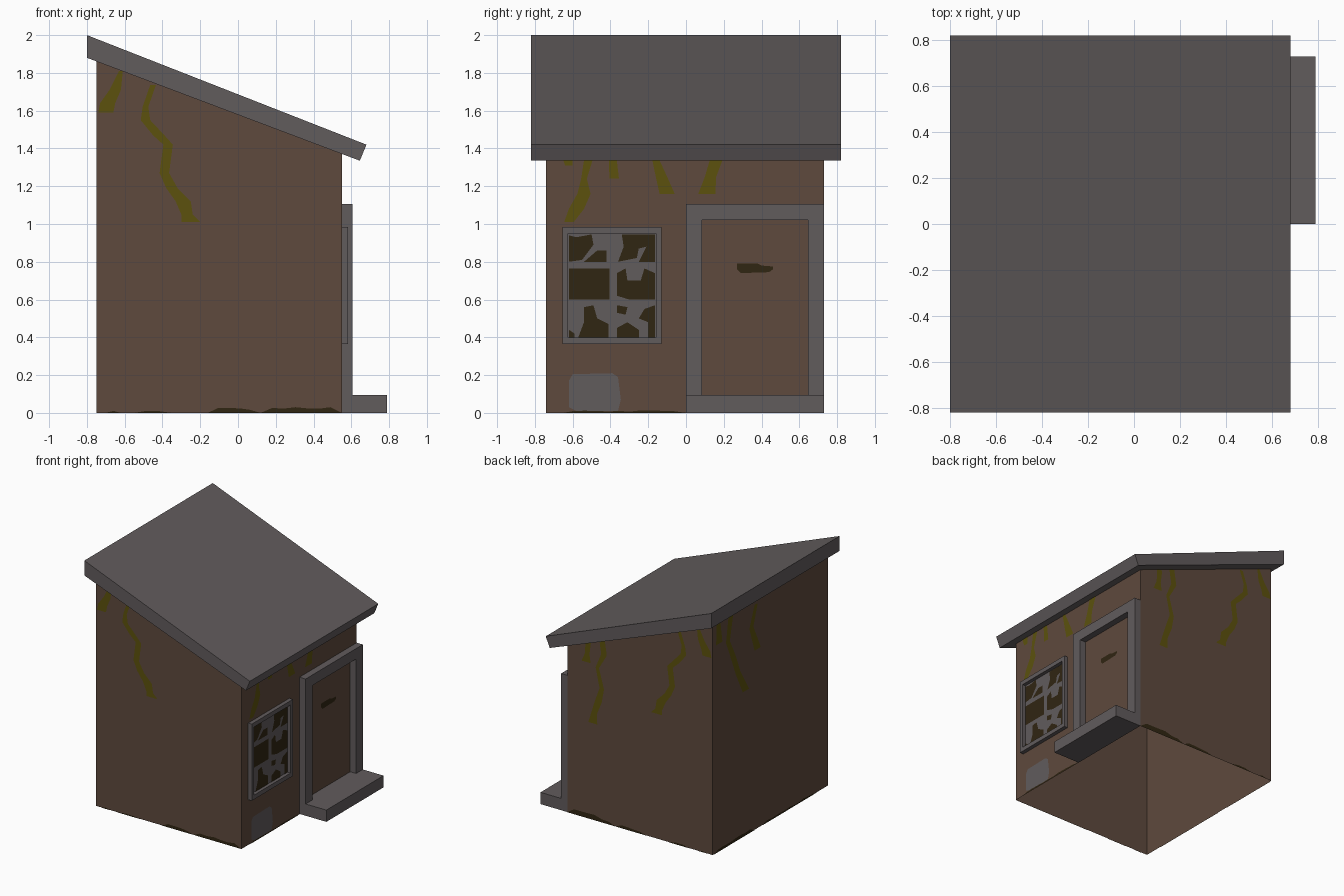
import bpy, bmesh, random
from mathutils import Vector

if "Cube" in bpy.data.objects:
    bpy.data.objects.remove(bpy.data.objects["Cube"])

random.seed(4)


def mat(name, rgb):
    m = bpy.data.materials.new(name)
    m.diffuse_color = (*rgb, 1)
    m.use_nodes = True
    m.node_tree.nodes["Principled BSDF"].inputs["Base Color"].default_value = m.diffuse_color
    return m


BROWN = mat("brown plaster", (0.112, 0.068, 0.047))
GREY = mat("grey stone", (0.120, 0.106, 0.108))
MOSS = mat("olive moss", (0.107, 0.083, 0.004))
DARK = mat("dark grime", (0.030, 0.019, 0.006))


def make(name, bm, m):
    me = bpy.data.meshes.new(name)
    bm.to_mesh(me)
    bm.free()
    ob = bpy.data.objects.new(name, me)
    me.materials.append(m)
    bpy.context.collection.objects.link(ob)
    return ob


def prism(name, profile, y0, y1, m, open_faces=()):
    """Extrude an xz profile along y; open_faces lists side edges left out."""
    bm = bmesh.new()
    a = [bm.verts.new((x, y0, z)) for x, z in profile]
    b = [bm.verts.new((x, y1, z)) for x, z in profile]
    n = len(profile)
    bm.faces.new(a)
    bm.faces.new(b[::-1])
    sides = [bm.faces.new((a[i], b[i], b[(i + 1) % n], a[(i + 1) % n])) for i in range(n)]
    bmesh.ops.recalc_face_normals(bm, faces=bm.faces[:])
    bmesh.ops.delete(bm, geom=[sides[i] for i in open_faces], context='FACES')
    return make(name, bm, m)


def frame(name, outer, inner, x0, x1, m):
    """Rectangular ring on the +x wall, rectangles given as y0, y1, z0, z1."""
    bm = bmesh.new()

    def ring(r, x):
        return [bm.verts.new((x, y, z)) for y, z in
                ((r[0], r[2]), (r[1], r[2]), (r[1], r[3]), (r[0], r[3]))]
    loops = [ring(outer, x0), ring(outer, x1), ring(inner, x1), ring(inner, x0)]
    for p, q in zip(loops, loops[1:] + loops[:1]):
        for i in range(4):
            j = (i + 1) % 4
            bm.faces.new((p[i], p[j], q[j], q[i]))
    bmesh.ops.recalc_face_normals(bm, faces=bm.faces[:])
    return make(name, bm, m)


# Walls: plane position and outward direction; (u, z) maps on to each wall
X0, X1, Y0, Y1 = -0.75, 0.55, -0.74, 0.73
WALLS = {
    "right": (lambda u, z, o: (X1 + o, u, z), Vector((1, 0, 0))),
    "left": (lambda u, z, o: (X0 - o, u, z), Vector((-1, 0, 0))),
    "front": (lambda u, z, o: (u, Y0 - o, z), Vector((0, -1, 0))),
    "back": (lambda u, z, o: (u, Y1 + o, z), Vector((0, 1, 0))),
}


def plates(name, wall, polys, m, off=0.003):
    place, out = WALLS[wall]
    bm = bmesh.new()
    for p in polys:
        f = bm.faces.new([bm.verts.new(place(u, z, off)) for u, z in p])
        f.normal_update()
        if f.normal.dot(out) < 0:
            f.normal_flip()
    return make(name, bm, m)


def rect(y0, y1, z0, z1):
    return [(y0, z0), (y1, z0), (y1, z1), (y0, z1)]


def ribbon(path):
    """Quads along a path of (u, z, width)."""
    return [[(u - w / 2, z), (u + w / 2, z), (v + k / 2, t), (v - k / 2, t)]
            for (u, z, w), (v, t, k) in zip(path, path[1:])]


# Main body, open underneath
prism("walls", [(X0, 0), (X1, 0), (X1, 1.38), (X0, 1.87)], Y0, Y1, BROWN, (0,))
# Sloping roof slab
prism("roof", [(-0.8, 1.88), (0.645, 1.335), (0.68, 1.42), (-0.8, 2.0)], -0.82, 0.82, GREY)

# Doorway: step, posts and lintel, door leaf
prism("door_step", [(X1, 0), (0.79, 0), (0.79, 0.095), (X1, 0.095)], 0, Y1, GREY)
frame("door_frame", (0, Y1, 0.0, 1.105), (0.085, 0.645, 0.09, 1.02), X1, 0.605, GREY)
plates("door", "right", [rect(0.085, 0.645, 0.095, 1.02)], BROWN, 0.002)
plates("letter_slot", "right", [[(0.27, 0.76), (0.29, 0.74), (0.44, 0.745), (0.46, 0.76),
                                 (0.46, 0.775), (0.4, 0.78), (0.38, 0.79), (0.27, 0.79)]], DARK, 0.005)

# Window: frame, dull glass and grimy broken panes
frame("window_frame", (-0.655, -0.13, 0.365, 0.985), (-0.625, -0.16, 0.4, 0.95), X1, 0.582, GREY)
plates("window_glass", "right", [rect(-0.625, -0.16, 0.4, 0.95)], GREY, 0.003)
plates("window_grime", "right", [
    [(-0.62, 0.8), (-0.55, 0.81), (-0.49, 0.89), (-0.50, 0.945), (-0.58, 0.93), (-0.62, 0.94)],
    [(-0.54, 0.80), (-0.42, 0.80), (-0.42, 0.86), (-0.47, 0.86)],
    rect(-0.62, -0.405, 0.60, 0.765),
    [(-0.62, 0.4), (-0.59, 0.4), (-0.59, 0.42), (-0.62, 0.44)],
    [(-0.57, 0.4), (-0.41, 0.4), (-0.41, 0.47), (-0.47, 0.5), (-0.49, 0.57), (-0.54, 0.56), (-0.54, 0.48)],
    [(-0.36, 0.80), (-0.26, 0.82), (-0.25, 0.87), (-0.21, 0.88), (-0.21, 0.945), (-0.34, 0.945), (-0.33, 0.88)],
    [(-0.25, 0.8), (-0.165, 0.8), (-0.165, 0.945), (-0.21, 0.945), (-0.21, 0.88)],
    [(-0.365, 0.62), (-0.30, 0.60), (-0.165, 0.60), (-0.165, 0.74), (-0.22, 0.765),
     (-0.24, 0.70), (-0.31, 0.70), (-0.32, 0.765), (-0.365, 0.74)],
    [(-0.365, 0.53), (-0.32, 0.52), (-0.31, 0.56), (-0.365, 0.57)],
    [(-0.365, 0.4), (-0.25, 0.4), (-0.25, 0.44), (-0.31, 0.48), (-0.365, 0.45)],
    [(-0.2, 0.4), (-0.165, 0.4), (-0.165, 0.57), (-0.22, 0.55), (-0.25, 0.5), (-0.2, 0.48)],
], DARK, 0.006)

# Bare patch below the window
plates("wall_patch", "right", [[(-0.62, 0.03), (-0.58, 0.01), (-0.36, 0.01), (-0.345, 0.07),
                                (-0.36, 0.19), (-0.39, 0.21), (-0.6, 0.205), (-0.62, 0.17)]], GREY)

# Moss trails hanging from the eaves; front and back share two
long_trail = [(-0.45, 1.735, .03), (-0.49, 1.62, .03), (-0.49, 1.55, .05), (-0.42, 1.47, .06),
              (-0.37, 1.42, .05), (-0.39, 1.27, .05), (-0.35, 1.19, .06), (-0.29, 1.12, .08),
              (-0.27, 1.05, .06), (-0.25, 1.01, .10)]
corner_trail = [(-0.62, 1.81, .02), (-0.65, 1.71, .06), (-0.69, 1.64, .08), (-0.70, 1.59, .08)]
shared = ribbon(long_trail) + ribbon(corner_trail)
plates("front_moss", "front", shared, MOSS)
plates("back_moss", "back", shared
       + ribbon([(0.24, 1.49, .05), (0.22, 1.36, .05), (0.28, 1.24, .03), (0.24, 1.08, .04),
                 (0.27, 0.97, .06), (0.31, 0.86, .05), (0.32, 0.78, .08)])
       + ribbon([(0.36, 1.44, .05), (0.37, 1.33, .04), (0.38, 1.26, .08)]), MOSS)
plates("left_moss", "left",
       ribbon([(0.50, 1.86, .06), (0.54, 1.65, .05), (0.47, 1.5, .06), (0.41, 1.35, .06), (0.31, 1.17, .08)])
       + ribbon([(0.18, 1.82, .04), (0.24, 1.65, .05), (0.16, 1.45, .08)])
       + ribbon([(0.66, 1.84, .05), (0.65, 1.68, .08)]), MOSS)
plates("right_moss", "right",
       ribbon([(-0.51, 1.37, .05), (-0.54, 1.24, .03), (-0.54, 1.16, .07), (-0.58, 1.08, .08), (-0.62, 1.01, .05)])
       + ribbon([(-0.39, 1.37, .04), (-0.38, 1.24, .05)])
       + ribbon([(-0.63, 1.37, .06), (-0.62, 1.31, .04)])
       + ribbon([(-0.17, 1.37, .03), (-0.13, 1.25, .06), (-0.10, 1.16, .08)])
       + ribbon([(0.17, 1.37, .07), (0.13, 1.25, .06), (0.11, 1.16, .09)]), MOSS)


# Grime along the foot of the walls: jagged low strips
def grime(u0, u1, height):
    n = max(2, round((u1 - u0) / 0.06))
    top = [(u0 + (u1 - u0) * i / n, height * random.uniform(0.45, 1)) for i in range(1, n)]
    return [(u0, 0)] + top + [(u1, 0)]


for wall in ("front", "back"):
    plates(wall + "_grime", wall, [grime(0.12, 0.55, 0.045), grime(-0.16, 0.12, 0.028),
                                   grime(-0.55, -0.35, 0.015), grime(-0.7, -0.62, 0.02)], DARK)
plates("right_grime", "right", [grime(-0.65, 0.0, 0.014)], DARK, 0.005)
plates("left_grime", "left", [grime(0.2, 0.72, 0.03), grime(-0.6, 0.1, 0.02)], DARK)
